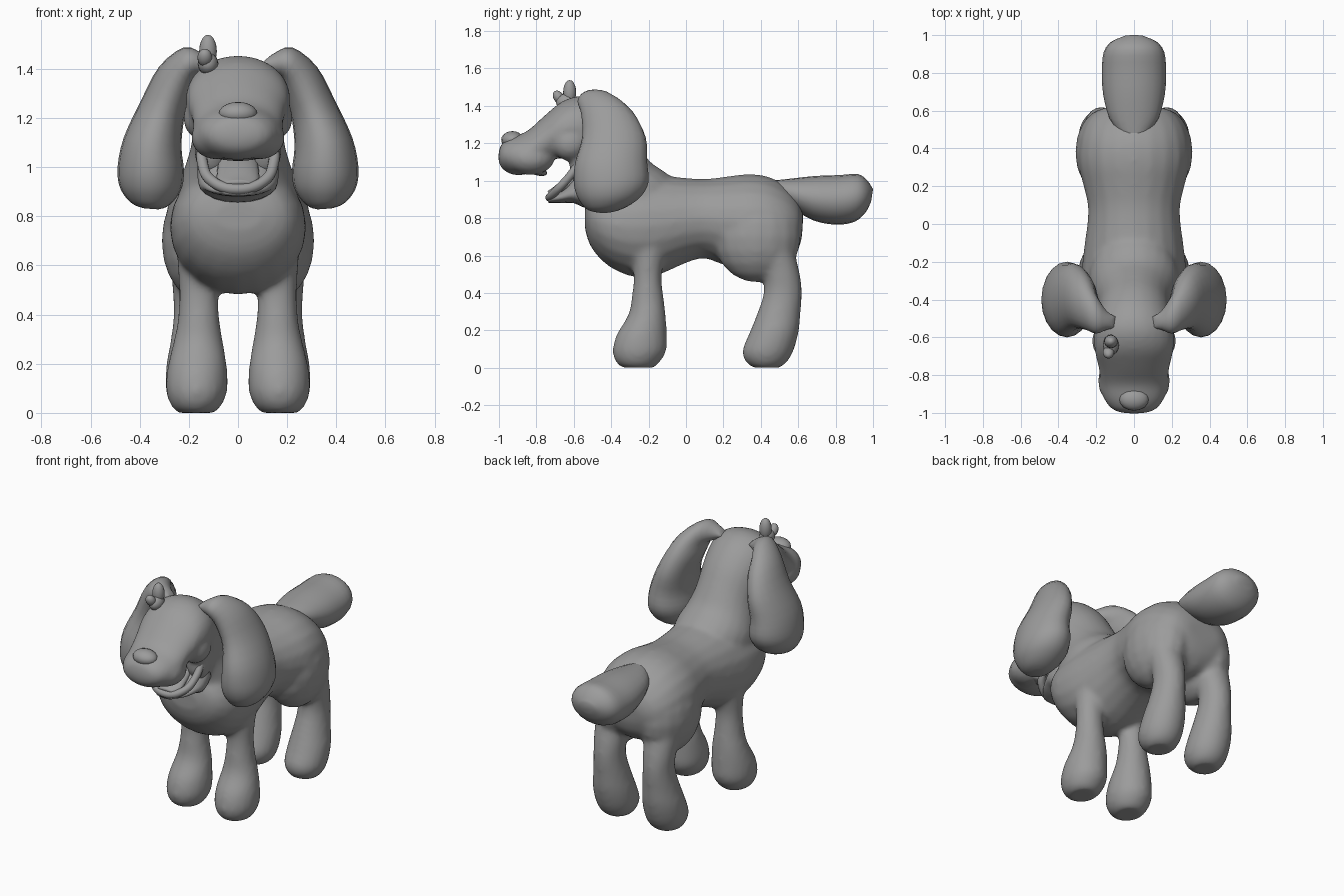
import bpy, bmesh, math

if "Cube" in bpy.data.objects:
    bpy.data.objects.remove(bpy.data.objects["Cube"])

grey = bpy.data.materials.new("plain grey")
grey.use_nodes = True
colour = (0.33, 0.33, 0.33, 1)
grey.diffuse_color = colour
grey.node_tree.nodes["Principled BSDF"].inputs["Base Color"].default_value = colour


def finish(name, bm):
    bmesh.ops.recalc_face_normals(bm, faces=bm.faces)
    mesh = bpy.data.meshes.new(name)
    bm.to_mesh(mesh)
    bm.free()
    mesh.materials.append(grey)
    mesh.shade_smooth()
    ob = bpy.data.objects.new(name, mesh)
    bpy.context.collection.objects.link(ob)
    return ob


def spline(rows, steps):
    """Smoothly fill in between rows of numbers."""
    out = []
    for i in range(len(rows) - 1):
        p, q, r, s = (rows[max(i - 1, 0)], rows[i], rows[i + 1],
                      rows[min(i + 2, len(rows) - 1)])
        for k in range(steps):
            t = k / steps
            out.append([b + t * (c - a) / 2
                        + t * t * (2 * a - 5 * b + 4 * c - d) / 2
                        + t ** 3 * (3 * b - a - 3 * c + d) / 2
                        for a, b, c, d in zip(p, q, r, s)])
    return out + [rows[-1]]


def loft(name, rows, side=1, plane="yz", seg=20, steps=3):
    """Oval rings: two opposite edge points in a plane, half width, offset."""
    bm = bmesh.new()
    rings = []
    rows = [tuple(r) + (0,) * (6 - len(r)) for r in rows]
    for a, b, c, d, w, off in spline(rows, steps):
        ring = []
        for k in range(seg):
            ang = math.tau * k / seg
            u = (a + c) / 2 + (a - c) / 2 * math.cos(ang)
            v = (b + d) / 2 + (b - d) / 2 * math.cos(ang)
            t = off + w * math.sin(ang)
            co = (t * side, u, v) if plane == "yz" else (u * side, t, v)
            ring.append(bm.verts.new(co))
        rings.append(ring)
    for r, s in zip(rings, rings[1:]):
        for k in range(seg):
            n = (k + 1) % seg
            bm.faces.new((r[k], r[n], s[n], s[k]))
    bm.faces.new(rings[0])
    bm.faces.new(rings[-1])
    return finish(name, bm)


def blob(name, centre, radii, tilt=0):
    bm = bmesh.new()
    bmesh.ops.create_uvsphere(bm, u_segments=16, v_segments=10, radius=1)
    ob = finish(name, bm)
    ob.location, ob.scale = centre, radii
    ob.rotation_euler.x = tilt
    return ob


# Torso from chest to rump
torso = loft("body", [
    (-.54, .86, -.54, .74, .1), (-.51, .95, -.505, .64, .2),
    (-.42, 1, -.41, .54, .262), (-.28, 1.03, -.27, .483, .278),
    (-.15, 1.03, -.15, .495, .268), (0, 1.015, 0, .56, .248),
    (.1, 1.01, .1, .585, .245), (.2, 1.02, .2, .55, .268),
    (.32, 1.035, .32, .53, .295), (.43, 1.025, .44, .53, .29),
    (.53, .975, .53, .55, .26), (.6, .9, .595, .62, .2),
    (.627, .82, .62, .7, .12)])

# Neck bending over into the skull and muzzle
head = loft("neck_and_head", [
    (0, .88, -.46, .7, .22), (-.08, 1.02, -.53, .8, .24),
    (-.19, 1.1, -.54, .9, .215), (-.26, 1.2, -.57, .98, .19),
    (-.34, 1.32, -.59, 1.06, .19), (-.44, 1.415, -.61, 1.1, .2),
    (-.55, 1.455, -.63, 1.11, .212), (-.66, 1.425, -.69, 1.12, .208),
    (-.76, 1.345, -.77, 1.07, .188), (-.85, 1.265, -.85, 1.035, .178),
    (-.93, 1.235, -.92, 1.03, .16), (-.985, 1.2, -.98, 1.06, .115),
    (-1.003, 1.15, -1.003, 1.1, .05)], seg=24)

FRONT_LEG = [
    (-.3, .66, -.1, .66, .09, .16), (-.28, .5, -.13, .5, .08, .16),
    (-.29, .38, -.12, .38, .085, .16), (-.31, .28, -.108, .28, .103, .162),
    (-.37, .18, -.103, .18, .122, .166), (-.393, .09, -.105, .09, .125, .168),
    (-.375, .03, -.14, .03, .103, .17), (-.34, 0, -.17, 0, .075, .17)]
REAR_LEG = [
    (.36, .66, .57, .66, .11, .17), (.41, .5, .61, .5, .095, .172),
    (.415, .4, .62, .4, .09, .172), (.38, .29, .613, .29, .103, .172),
    (.34, .19, .603, .19, .12, .173), (.3, .09, .575, .09, .122, .172),
    (.32, .03, .54, .03, .1, .172), (.36, 0, .5, 0, .07, .172)]
EAR = [
    (.09, 1.4, .11, 1.435, -.52, .03), (.14, 1.38, .15, 1.465, -.51, .05),
    (.18, 1.36, .22, 1.487, -.48, .1), (.19, 1.3, .32, 1.41, -.42, .14),
    (.22, 1.19, .395, 1.27, -.385, .17), (.23, 1.08, .465, 1.12, -.4, .192),
    (.22, .99, .49, 1, -.4, .2), (.227, .92, .483, .925, -.41, .175),
    (.255, .87, .455, .875, -.425, .13), (.29, .838, .42, .845, -.44, .08),
    (.325, .828, .38, .832, -.44, .03)]
# Lumps that fill out the skin on both sides: centre, radii
LUMPS = {
    "haunch": ((.15, .38, .7), (.162, .235, .245)),
    "jowl": ((.085, -.83, 1.12), (.108, .13, .09)),
    "cheek": ((.135, -.62, 1.2), (.09, .1, .095)),
    "jaw_hinge": ((.11, -.55, 1.07), (.07, .075, .11))}

# Paired limbs, lumps and ears
fleshy = [head]
for label, s in (("left", 1), ("right", -1)):
    fleshy.append(loft(label + "_front_leg", FRONT_LEG, s))
    fleshy.append(loft(label + "_rear_leg", REAR_LEG, s))
    for part, ((x, y, z), radii) in LUMPS.items():
        fleshy.append(blob(label + "_" + part, (x * s, y, z), radii))
    ear_rows = [(a, b, c, d, w, y) for a, b, c, d, y, w in EAR]
    loft(label + "_ear", ear_rows, s, "xz")

# Blend torso, head, legs and lumps into one soft skin
bpy.ops.object.select_all(action="DESELECT")
for ob in fleshy + [torso]:
    ob.select_set(True)
bpy.context.view_layer.objects.active = torso
bpy.ops.object.join()
skin = torso.modifiers.new("skin", "REMESH")
skin.mode, skin.voxel_size, skin.use_smooth_shade = "VOXEL", .015, True
soften = torso.modifiers.new("soften", "SMOOTH")
soften.factor, soften.iterations = .5, 10

# Tail
loft("tail", [
    (.46, 1, .5, .88, .075), (.55, 1.01, .57, .85, .13),
    (.69, 1.025, .68, .788, .163), (.82, 1.03, .8, .765, .17),
    (.92, 1.035, .9, .78, .16), (.97, 1, .96, .83, .12),
    (1, .955, .99, .89, .05)])

# Open lower jaw, its lip, tongue and the upper gum
loft("lower_jaw", [
    (-.56, 1.1, -.46, .9, .165), (-.605, 1.02, -.53, .855, .162),
    (-.645, .965, -.6, .88, .145), (-.695, .93, -.67, .88, .11),
    (-.74, .91, -.735, .882, .055)])
lip = bpy.data.curves.new("lower_lip", "CURVE")
lip.dimensions, lip.bevel_depth, lip.use_fill_caps = "3D", .022, True
half = [(.145, -.575, 1.09), (.145, -.625, 1.02), (.108, -.695, .945)]
points = half + [(0, -.73, .91)] + [(-x, y, z) for x, y, z in half[::-1]]
path = lip.splines.new("BEZIER")
path.bezier_points.add(len(points) - 1)
for bp, co in zip(path.bezier_points, points):
    bp.co = co
    bp.handle_left_type = bp.handle_right_type = "AUTO"
lip.materials.append(grey)
bpy.context.collection.objects.link(bpy.data.objects.new("lower_lip", lip))
loft("tongue", [
    (-.58, 1.06, -.57, .98, .08), (-.655, 1.01, -.63, .94, .086),
    (-.71, .965, -.69, .92, .083), (-.74, .945, -.73, .92, .045)])
blob("upper_gum", (0, -.8, 1.055), (.12, .06, .025), -.3)

# Nose
blob("nose", (0, -.928, 1.218), (.078, .06, .047))

# Tuft of hair on the right of the crown
blob("tuft_base", (-.122, -.64, 1.42), (.042, .055, .045))
blob("tuft_tall", (-.122, -.622, 1.472), (.036, .035, .066))
blob("tuft_front", (-.135, -.68, 1.445), (.03, .028, .04), .6)
